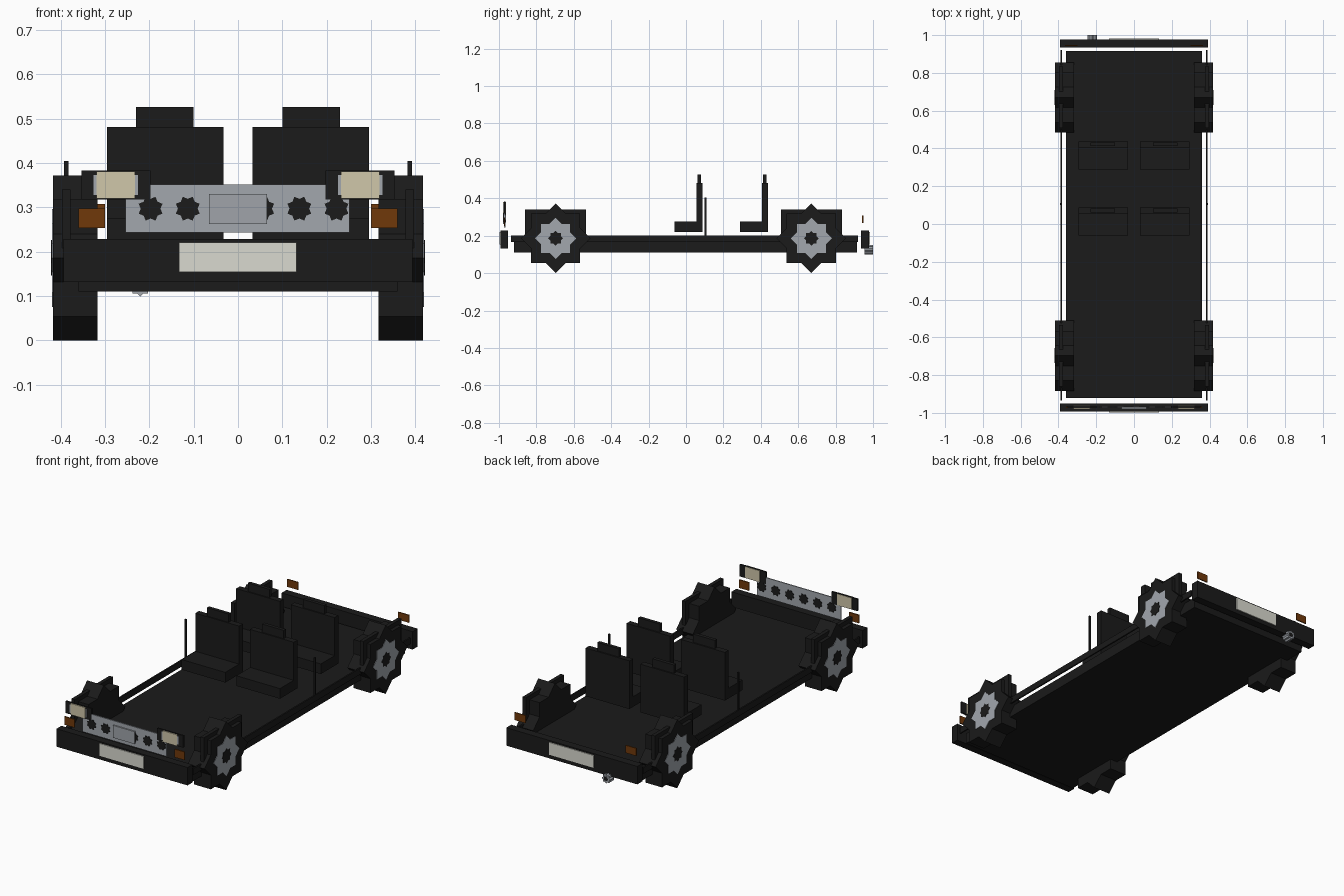
import bpy, bmesh, math

if "Cube" in bpy.data.objects:
    bpy.data.objects.remove(bpy.data.objects["Cube"])


def material(name, rgb):
    m = bpy.data.materials.new(name)
    m.diffuse_color = (*rgb, 1.0)
    m.use_nodes = True
    m.node_tree.nodes["Principled BSDF"].inputs["Base Color"].default_value = m.diffuse_color
    return m


BLACK = material("black", (0.0105, 0.0105, 0.0105))
SILVER = material("silver", (0.36, 0.385, 0.42))
GREY = material("badge_grey", (0.35, 0.37, 0.40))
LENS = material("lens_beige", (0.63, 0.57, 0.40))
PLATE = material("plate_white", (0.70, 0.70, 0.63))
ORANGE = material("indicator_orange", (0.16, 0.040, 0.003))


def finish(name, bm, mat):
    bmesh.ops.recalc_face_normals(bm, faces=bm.faces)
    mesh = bpy.data.meshes.new(name)
    bm.to_mesh(mesh)
    bm.free()
    mesh.materials.append(mat)
    ob = bpy.data.objects.new(name, mesh)
    bpy.context.collection.objects.link(ob)
    return ob


def box(name, x, y, z, mat):
    """Box from (min, max) ranges."""
    bm = bmesh.new()
    bmesh.ops.create_cube(bm, size=1)
    for v in bm.verts:
        for i, (lo, hi) in enumerate((x, y, z)):
            v.co[i] = lo if v.co[i] < 0 else hi
    return finish(name, bm, mat)


def pair(name, x, y, z, mat):
    """Same box on the left and right."""
    box(name + "_right", x, y, z, mat)
    box(name + "_left", (-x[1], -x[0]), y, z, mat)


def star(name, axis, a, b, u, z, radius, mat, turn=0.0):
    """Eight-pointed prism from a to b along axis x or y, centred on (u, z)."""
    bm = bmesh.new()
    rings = []
    for d in (a, b):
        ring = []
        for i in range(16):
            r = radius * (1 if i % 2 == 0 else 0.765)
            t = math.tau * i / 16 + turn
            p, q = u + r * math.cos(t), z + r * math.sin(t)
            ring.append(bm.verts.new((d, p, q) if axis == "x" else (p, d, q)))
        rings.append(ring)
    for ring in rings:
        bm.faces.new(ring)
    for i in range(16):
        j = (i + 1) % 16
        bm.faces.new((rings[0][i], rings[0][j], rings[1][j], rings[1][i]))
    return finish(name, bm, mat)


# Floor pan, sills and door posts
box("floor", (-0.36, 0.36), (-0.92, 0.915), (0.11, 0.168), BLACK)
pair("sill", (0.381, 0.389), (-0.935, 0.92), (0.166, 0.2), BLACK)
pair("door_post", (0.382, 0.392), (0.1, 0.11), (0.2, 0.405), BLACK)

# Wheels with hubs and arches
for end, cy in (("front", -0.697), ("rear", 0.67)):
    for side, s in (("right", 1), ("left", -1)):
        tag = f"{end}_{side}"
        star("tyre_" + tag, "x", s * 0.317, s * 0.417, cy, 0.186, 0.186, BLACK)
        star("hub_" + tag, "x", s * 0.41, s * 0.419, cy, 0.186, 0.11, SILVER)
        star("hub_cap_" + tag, "x", s * 0.412, s * 0.421, cy, 0.186, 0.04, BLACK)
    pair(f"{end}_arch_top", (0.377, 0.397), (cy - 0.163, cy + 0.163), (0.305, 0.34), BLACK)
    for k, d in (("a", -0.144), ("b", 0.144)):
        pair(f"{end}_arch_post_{k}", (0.377, 0.397),
             (cy + d - 0.019, cy + d + 0.019), (0.166, 0.305), BLACK)

# Two rows of seats
for row, y in (("front", -0.062), ("rear", 0.288)):
    pair(row + "_seat_base", (0.033, 0.295), (y, y + 0.142), (0.22, 0.275), BLACK)
    pair(row + "_seat_back", (0.033, 0.295), (y + 0.118, y + 0.15), (0.22, 0.481), BLACK)
    pair(row + "_headrest", (0.10, 0.23), (y + 0.124, y + 0.143), (0.481, 0.526), BLACK)

# Bumpers and number plates
box("front_bumper", (-0.393, 0.393), (-0.993, -0.951), (0.132, 0.229), BLACK)
box("front_plate", (-0.133, 0.132), (-0.998, -0.992), (0.154, 0.221), PLATE)
box("rear_bumper", (-0.393, 0.393), (0.935, 0.978), (0.132, 0.229), BLACK)
box("rear_plate", (-0.133, 0.132), (0.977, 0.983), (0.154, 0.221), PLATE)

# Grille with round vents and badge panel
box("grille", (-0.253, 0.251), (-0.972, -0.966), (0.243, 0.352), SILVER)
for i in range(6):
    star(f"grille_vent_{i + 1}", "y", -0.9745, -0.9635, -0.197 + 0.0838 * i, 0.297,
         0.029, BLACK, math.pi / 8)
box("badge_panel", (-0.065, 0.065), (-0.979, -0.972), (0.263, 0.33), GREY)

# Headlights and indicators
pair("headlight_frame", (0.197, 0.353), (-0.9735, -0.9645), (0.318, 0.383), BLACK)
pair("headlight_rim", (0.225, 0.326), (-0.976, -0.968), (0.328, 0.373), SILVER)
pair("headlight_lens", (0.2325, 0.319), (-0.979, -0.962), (0.32, 0.381), LENS)
pair("front_indicator", (0.30, 0.36), (-0.974, -0.967), (0.253, 0.297), ORANGE)
pair("rear_indicator", (0.30, 0.365), (0.942, 0.948), (0.267, 0.308), ORANGE)

# Exhaust
star("exhaust_pipe", "y", 0.955, 1.0, -0.22, 0.124, 0.025, SILVER)
star("exhaust_opening", "y", 0.99, 1.001, -0.22, 0.124, 0.014, BLACK)
